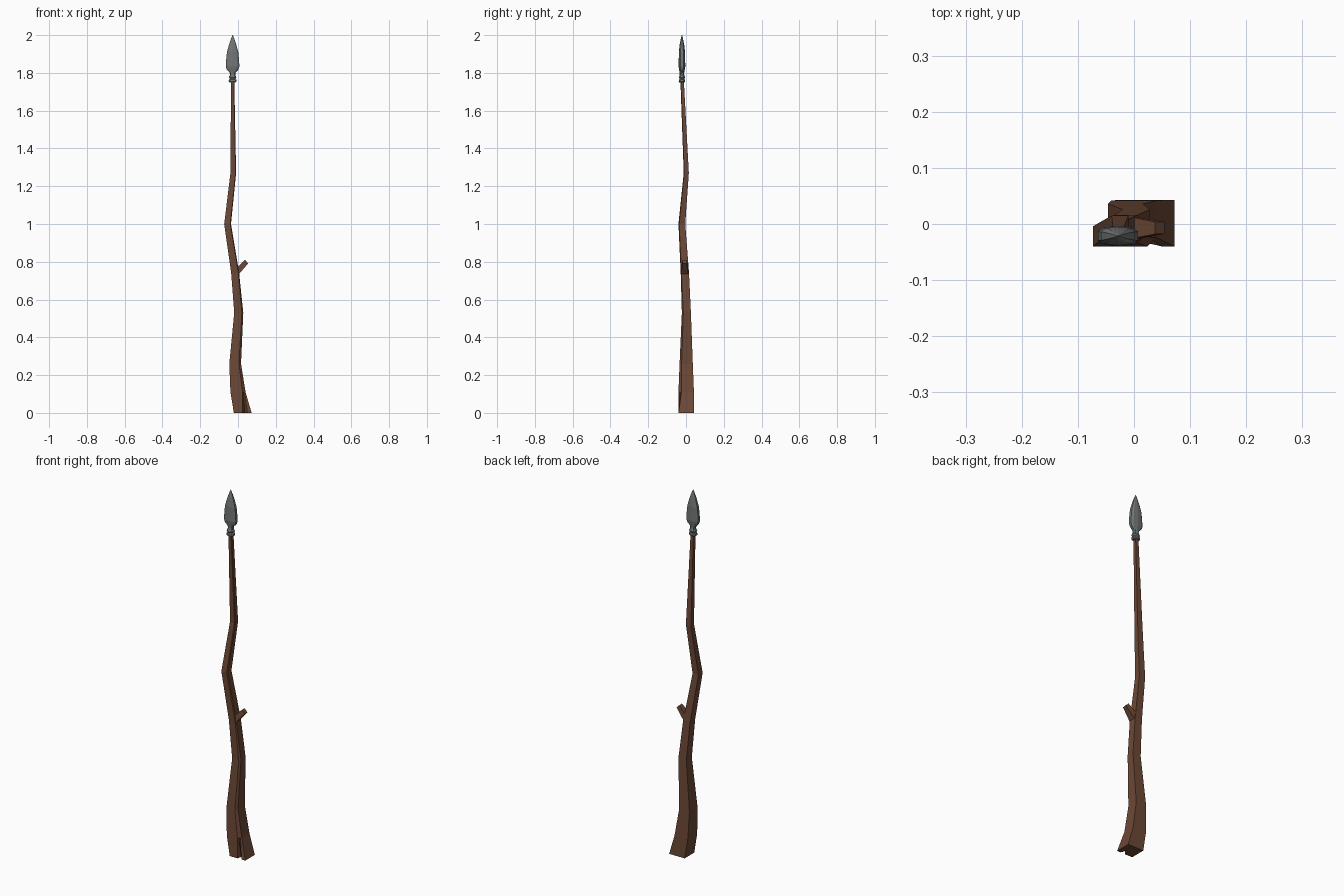
import bpy, bmesh
from mathutils import Vector


def material(name, rgb):
    m = bpy.data.materials.new(name)
    m.diffuse_color = (*rgb, 1)
    return m


def loft(name, rings, mat):
    """Skin a list of equal-length point rings, capped at both ends."""
    bm = bmesh.new()
    loops = [[bm.verts.new(p) for p in ring] for ring in rings]
    n = len(loops[0])
    for a, b in zip(loops, loops[1:]):
        for i in range(n):
            j = (i + 1) % n
            bm.faces.new((a[i], a[j], b[j], b[i]))
    bm.faces.new(loops[0][::-1])
    bm.faces.new(loops[-1])
    bmesh.ops.recalc_face_normals(bm, faces=bm.faces)
    me = bpy.data.meshes.new(name)
    bm.to_mesh(me)
    bm.free()
    me.materials.append(mat)
    ob = bpy.data.objects.new(name, me)
    bpy.context.collection.objects.link(ob)
    return ob


wood = material("wood", (0.15, 0.065, 0.036))
stone = material("stone", (0.17, 0.18, 0.18))

# Crooked shaft: z, left, right, front, back, chamfer of front right corner
shaft = [
    (0.11, -0.040, 0.040, -0.040, 0.042, 0.016),
    (0.26, -0.046, 0.016, -0.034, 0.036, 0.011),
    (0.53, -0.020, 0.028, -0.022, 0.026, 0.008),
    (0.74, -0.036, 0.006, -0.028, 0.016, 0.004),
    (1.00, -0.073, -0.037, -0.040, -0.004, 0.004),
    (1.27, -0.040, -0.010, -0.012, 0.015, 0.003),
    (1.77, -0.037, -0.020, -0.030, -0.012, 0.002),
]
# The foot is split by a notch in its front side
rings = [[(-0.022, -0.04, 0), (0.024, -0.04, 0), (0.036, 0.0, 0),
          (0.050, -0.04, 0), (0.072, -0.04, 0), (0.072, 0.043, 0), (-0.022, 0.043, 0)]]
for z, l, r, f, b, c in shaft:
    rings.append([(l, f, z), (r - c, f, z), (r - c * 0.7, f + c * 0.3, z),
                  (r - c * 0.3, f + c * 0.7, z), (r, f + c, z), (r, b, z), (l, b, z)])
loft("shaft", rings, wood)

# Broken twig on the right of the shaft
twig = []
for lo, hi, y0, y1 in [((-0.015, 0.715), (-0.025, 0.775), -0.026, 0.013),
                       ((0.008, 0.738), (-0.003, 0.770), -0.026, 0.012),
                       ((0.054, 0.792), (0.037, 0.810), -0.018, 0.004)]:
    twig.append([(lo[0], y0, lo[1]), (lo[0], y1, lo[1]),
                 (hi[0], y1, hi[1]), (hi[0], y0, hi[1])])
loft("twig", twig, wood)


# Stone parts: chamfered rectangular sections (z, half width, half depth)
def stone_part(name, sections):
    cx, cy = -0.0285, -0.0215
    unit = [(1, .45), (.7, .85), (0, 1), (-.7, .85),
            (-1, .45), (-1, -.45), (-.7, -.85), (0, -1), (.7, -.85), (1, -.45)]
    loft(name, [[(cx + w * u, cy + t * v, z) for u, v in unit]
                for z, w, t in sections], stone)


stone_part("collar", [(1.750, .016, .014), (1.755, .021, .017), (1.764, .020, .016),
                      (1.768, .014, .012), (1.776, .020, .016), (1.786, .015, .013),
                      (1.800, .013, .011)])
stone_part("spear_head", [(1.785, .013, .011), (1.802, .016, .012), (1.818, .031, .015),
                          (1.835, .036, .018), (1.870, .034, .017), (1.910, .030, .0165),
                          (1.950, .019, .012), (1.980, .009, .006), (2.0, .001, .001)])
